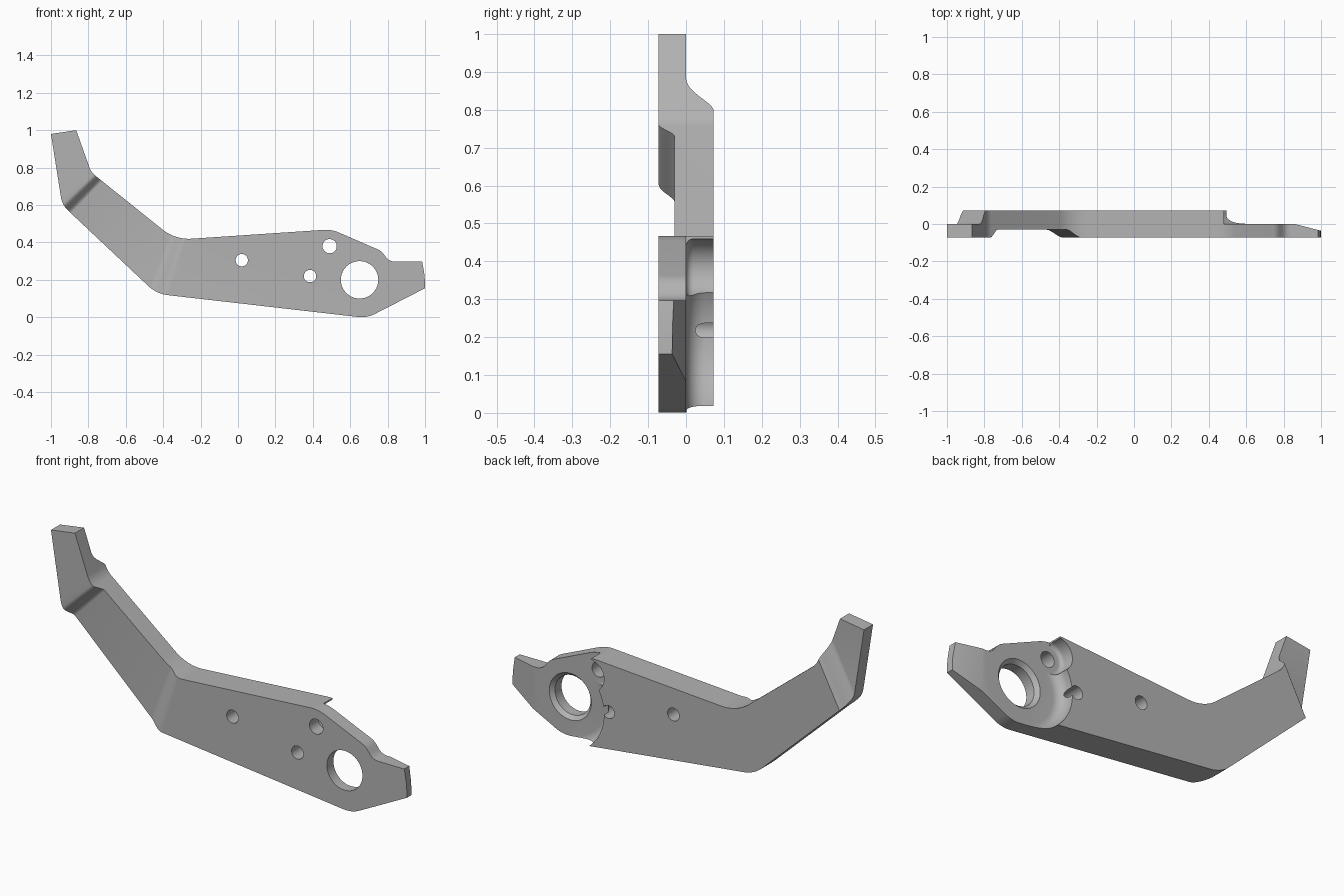
import bpy, bmesh, math
from mathutils import Vector

cube = bpy.data.objects.get("Cube")
if cube:
    bpy.data.objects.remove(cube)

HALF = 0.0725          # half thickness of the plate
OUT = 0.2              # overshoot of the cutters

steel = bpy.data.materials.new("grey_steel")
steel.use_nodes = True
steel.diffuse_color = (0.45, 0.45, 0.45, 1)
steel.node_tree.nodes["Principled BSDF"].inputs["Base Color"].default_value = (0.45, 0.45, 0.45, 1)


def loft(name, ring_a, ring_b):
    """Closed solid between two matching rings of points."""
    bm = bmesh.new()
    a = [bm.verts.new(p) for p in ring_a]
    b = [bm.verts.new(p) for p in ring_b]
    n = len(a)
    bm.faces.new(a)
    bm.faces.new(b[::-1])
    for i in range(n):
        j = (i + 1) % n
        bm.faces.new((a[i], b[i], b[j], a[j]))
    bmesh.ops.recalc_face_normals(bm, faces=bm.faces)
    mesh = bpy.data.meshes.new(name)
    bm.to_mesh(mesh)
    bm.free()
    mesh.materials.append(steel)
    obj = bpy.data.objects.new(name, mesh)
    bpy.context.collection.objects.link(obj)
    return obj


def plate(name, outline, y0, y1):
    return loft(name, [(x, y0, z) for x, z in outline], [(x, y1, z) for x, z in outline])


def rounded(corners, steps=8):
    """Outline with a fillet of the given radius at each corner."""
    pts = []
    for i, (x, z, r) in enumerate(corners):
        p = Vector((x, z))
        if r == 0:
            pts.append(p)
            continue
        u = (Vector(corners[i - 1][:2]) - p).normalized()
        v = (Vector(corners[(i + 1) % len(corners)][:2]) - p).normalized()
        half = u.angle(v) / 2
        centre = p + (u + v).normalized() * r / math.sin(half)
        start = p + u * r / math.tan(half) - centre
        end = p + v * r / math.tan(half) - centre
        for k in range(steps + 1):
            d = start.lerp(end, k / steps)
            pts.append(centre + d.normalized() * r)
    return pts


def lathe(name, cx, cz, profile, sides=64):
    """Solid turned about a front-to-back axis from (radius, y) points."""
    bm = bmesh.new()
    rings = []
    for r, y in profile:
        rings.append([bm.verts.new((cx + r * math.cos(math.tau * k / sides), y,
                                    cz + r * math.sin(math.tau * k / sides))) for k in range(sides)])
    bm.faces.new(rings[0])
    bm.faces.new(rings[-1][::-1])
    for a, b in zip(rings, rings[1:]):
        for k in range(sides):
            j = (k + 1) % sides
            bm.faces.new((a[k], b[k], b[j], a[j]))
    bmesh.ops.recalc_face_normals(bm, faces=bm.faces)
    mesh = bpy.data.meshes.new(name)
    bm.to_mesh(mesh)
    bm.free()
    mesh.materials.append(steel)
    obj = bpy.data.objects.new(name, mesh)
    bpy.context.collection.objects.link(obj)
    return obj


def cut(target, cutter):
    cutter.hide_render = True
    mod = target.modifiers.new("cut", 'BOOLEAN')
    mod.operation = 'DIFFERENCE'
    mod.solver = 'EXACT'
    mod.object = cutter
    bpy.context.view_layer.objects.active = target
    bpy.ops.object.modifier_apply(modifier=mod.name)
    bpy.data.objects.remove(cutter)


def ramp(s0, s1, y0, y1, power=1.0, steps=10):
    """S-shaped step as (fraction, y) points."""
    return [(s0 + (s1 - s0) * k / steps,
             y0 + (y1 - y0) * (0.5 - 0.5 * math.cos(math.pi * (k / steps) ** power)))
            for k in range(steps + 1)]


def band(name, first, last, section, extend):
    """Section swept across the arm between two lines, each (lower, upper)."""
    rings = []
    for end in (0, 1):
        ends = []
        for line in (first, last):
            lo, hi = Vector(line[0]), Vector(line[1])
            ends.append(lo - (hi - lo) * extend if end == 0 else hi + (hi - lo) * extend)
        ring = []
        for s, y in section:
            p = ends[0].lerp(ends[1], s)
            ring.append((p.x, y, p.y))
        rings.append(ring)
    return loft(name, *rings)


# Bent lever body
body = plate("lever_arm", rounded([
    (-1, .98, 0), (-.865, 1, 0), (-.785, .775, .1), (-.335, .414, .22), (.5, .47, .18),
    (.765, .355, .08), (.81, .297, .06), (.985, .297, 0), (.998, .22, 0), (1, .155, 0),
    (.69, -.004, .16), (-.435, .125, .18), (-.94, .6, .12)]), -HALF, HALF)

# Shallow recess across the front of the arm
face, floor = -HALF, -0.03
section = ramp(0, .09, face, floor) + ramp(.85, 1, floor, face) + [(1, -OUT), (0, -OUT)]
cut(body, band("front_recess", ((-.94, .6), (-.76, .77)), ((-.37, .13), (-.28, .42)), section, .5))

# Thinned back of the raised tip
low, high = Vector((-.91, .58)), Vector((-.79, .81))
away = Vector((-.885, .46)) * .5
section = ramp(0, .13, HALF, 0, .75) + [(1, 0), (1, OUT), (0, OUT)]
cut(body, band("tip_relief", (low, high), (low + away, high + away), section, 1))


# Round seats on the back, with a filleted floor
def seat(name, x, z, radius, fillet):
    arc = [(radius - fillet + fillet * math.sin(a), fillet - fillet * math.cos(a))
           for a in [math.pi / 2 * k / 8 for k in range(9)]]
    return lathe(name, x, z, arc + [(radius, OUT)])


cut(body, seat("pivot_seat", .65, .2, .24, .05))
cut(body, seat("pin_seat", .49, .38, .08, .02))
cut(body, plate("end_relief", [(.65, -.2), (1.2, -.2), (1.2, .7), (.48, .7), (.48, .4), (.65, .2)], 0, OUT))

# Tapered nose
nose = [(.86, 0), (1.06, -.052), (1.06, OUT), (.86, OUT)]
cut(body, loft("nose_taper", [(x, y, -.1) for x, y in nose], [(x, y, .6) for x, y in nose]))

# Pivot bore with a chamfer, and three pin holes
cut(body, lathe("pivot_bore", .65, .2, [(.1, -OUT), (.1, -.02), (.118, 0), (.118, OUT)]))
for x, z, r in ((.02, .305, .033), (.385, .22, .033), (.49, .38, .038)):
    cut(body, lathe("pin_hole", x, z, [(r, -OUT), (r, OUT)], 32))

# Smooth shading with crisp edges
bpy.ops.object.select_all(action='DESELECT')
body.select_set(True)
bpy.context.view_layer.objects.active = body
bpy.ops.object.shade_smooth_by_angle(angle=math.radians(30))
